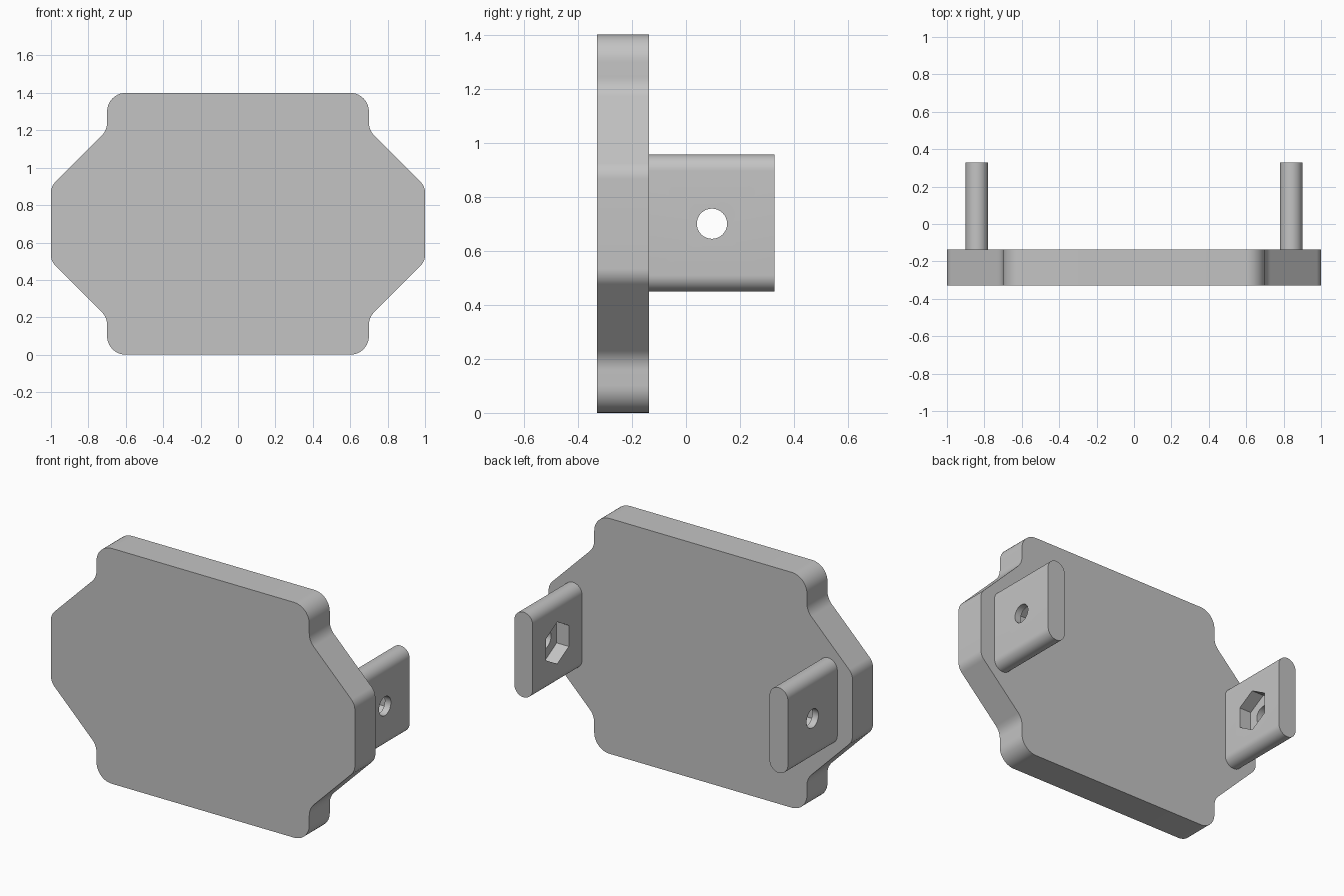
import bpy
import bmesh
from math import pi, tan, radians
from mathutils import Vector, Matrix

cube = bpy.data.objects.get("Cube")
if cube:
    bpy.data.objects.remove(cube, do_unlink=True)

grey = bpy.data.materials.new("plain grey")
grey.use_nodes = True
colour = (0.55, 0.55, 0.55, 1)
grey.diffuse_color = colour
grey.node_tree.nodes["Principled BSDF"].inputs["Base Color"].default_value = colour


def fillet(corners, steps=10):
    """Round each (u, v, radius) corner of a closed outline."""
    points = []
    for i, (u, v, r) in enumerate(corners):
        here = Vector((u, v))
        a = (Vector(corners[i - 1][:2]) - here).normalized()
        b = (Vector(corners[(i + 1) % len(corners)][:2]) - here).normalized()
        inner = a.angle(b)
        bisector = (a + b).normalized()
        reach = r / tan(inner / 2)
        centre = here + bisector * (r * r + reach * reach) ** 0.5
        start, end = here + a * reach - centre, here + b * reach - centre
        sweep = start.angle_signed(end)
        for k in range(steps + 1):
            # angle_signed is clockwise positive
            points.append(centre + Matrix.Rotation(-sweep * k / steps, 2) @ start)
    return points


def make_object(name, bm):
    bmesh.ops.remove_doubles(bm, verts=bm.verts, dist=0.0005)
    bmesh.ops.recalc_face_normals(bm, faces=bm.faces)
    mesh = bpy.data.meshes.new(name)
    bm.to_mesh(mesh)
    bm.free()
    mesh.materials.append(grey)
    obj = bpy.data.objects.new(name, mesh)
    bpy.context.collection.objects.link(obj)
    return obj


def extrude_outline(name, outline, y0, y1):
    """Extrude an x-z outline along y."""
    bm = bmesh.new()
    face = bm.faces.new([bm.verts.new((p.x, y0, p.y)) for p in outline])
    bmesh.ops.remove_doubles(bm, verts=bm.verts, dist=0.0005)
    grown = bmesh.ops.extrude_face_region(bm, geom=list(bm.faces), use_keep_orig=True)
    moved = [g for g in grown["geom"] if isinstance(g, bmesh.types.BMVert)]
    bmesh.ops.translate(bm, verts=moved, vec=(0, y1 - y0, 0))
    return make_object(name, bm)


def bore(target, sides, radius, x0, x1, y, z):
    """Cut a prism-shaped hole running along x."""
    bm = bmesh.new()
    place = Matrix.Translation(((x0 + x1) / 2, y, z)) @ Matrix.Rotation(pi / 2, 4, 'Y')
    # a point of the prism faces straight up
    bmesh.ops.create_cone(bm, cap_ends=True, segments=sides, radius1=radius,
                          radius2=radius, depth=abs(x1 - x0),
                          matrix=place @ Matrix.Rotation(0 if pointed_x(sides) else pi / 2, 4, 'Z'))
    cutter = make_object("hole_cutter", bm)
    cutter.hide_render = True
    # make sure a corner lies at the top
    top = max(v.co.z for v in cutter.data.vertices)
    if top < z + radius * 0.99:
        turn = Matrix.Translation((0, y, z)) @ Matrix.Rotation(pi / 2, 4, 'X') @ Matrix.Translation((0, -y, -z))
        cutter.data.transform(turn)
    mod = target.modifiers.new("hole", 'BOOLEAN')
    mod.operation = 'DIFFERENCE'
    mod.solver = 'EXACT'
    mod.object = cutter
    bpy.context.view_layer.objects.active = target
    bpy.ops.object.modifier_apply(modifier=mod.name)
    bpy.data.objects.remove(cutter, do_unlink=True)


def pointed_x(sides):
    return sides % 4 == 0


def smooth(obj):
    bpy.ops.object.select_all(action='DESELECT')
    obj.select_set(True)
    bpy.context.view_layer.objects.active = obj
    bpy.ops.object.shade_smooth_by_angle(angle=radians(30))


# Plate: one quarter of the outline, mirrored across both axes
MID = 0.7
quarter = [(1.0, 0.2, 0.08), (0.7, 0.5, 0.1), (0.7, 0.7, 0.1)]
half = quarter + [(-x, h, r) for x, h, r in reversed(quarter)]
corners = half + [(-x, -h, r) for x, h, r in half]
outline = fillet([(x, h + MID, r) for x, h, r in corners])
smooth(extrude_outline("front_plate", outline, -0.33, -0.137))

# Lugs: round-ended tabs with a bolt hole and a nut pocket on the inner face
for side, label in ((1, "left"), (-1, "right")):
    xa, xb = 0.78 * side, 0.90 * side
    low, high, r = 0.449, 0.956, 0.0599
    ends = [(xa, low, r), (xb, low, r), (xb, high, r), (xa, high, r)]
    lug = extrude_outline(label + "_lug", fillet(ends), -0.137, 0.328)
    bore(lug, 32, 0.056, 0.70 * side, 0.98 * side, 0.096, MID)
    bore(lug, 6, 0.125, 0.70 * side, 0.86 * side, 0.096, MID)
    smooth(lug)
